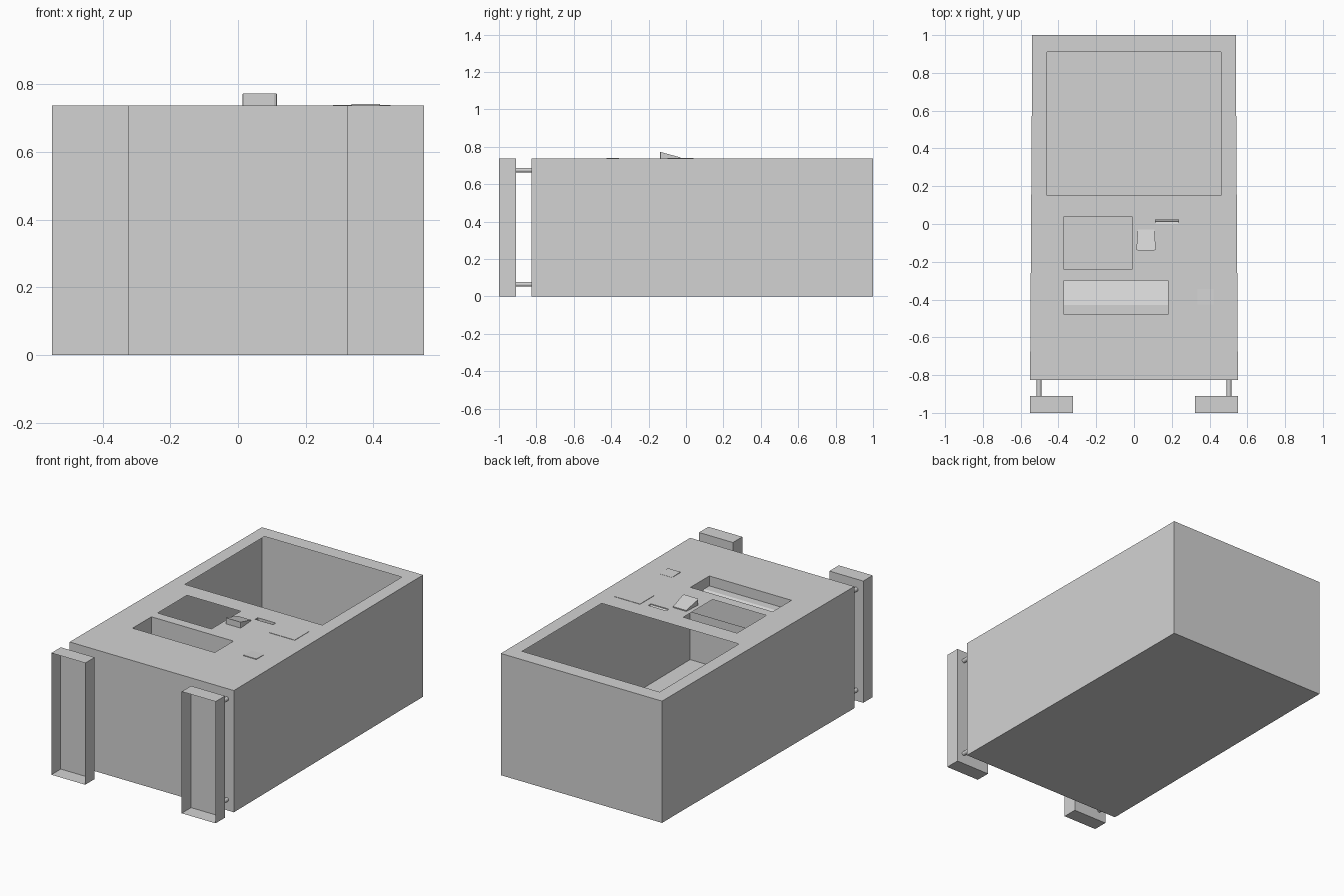
import bpy, bmesh
from math import pi
from mathutils import Vector, Matrix

cube = bpy.data.objects.get("Cube")
if cube:
    bpy.data.objects.remove(cube, do_unlink=True)

COLOUR = (0.65, 0.65, 0.65, 1)
grey = bpy.data.materials.new("light_grey")
grey.diffuse_color = COLOUR
grey.use_nodes = True
grey.node_tree.nodes["Principled BSDF"].inputs["Base Color"].default_value = COLOUR

H, FRONT, BACK = 0.737, -0.825, 1.0
UP, DOWN = (0, 0, 1), (0, 0, -1)
LEFT, RIGHT = (1, 0, 0), (-1, 0, 0)
FWD, REAR = (0, -1, 0), (0, 1, 0)


def finish(name, bm):
    bmesh.ops.remove_doubles(bm, verts=bm.verts, dist=0.0005)
    mesh = bpy.data.meshes.new(name)
    bm.to_mesh(mesh)
    bm.free()
    mesh.materials.append(grey)
    obj = bpy.data.objects.new(name, mesh)
    bpy.context.collection.objects.link(obj)
    return obj


def face(bm, points, facing):
    """Add a polygon whose normal points roughly along facing."""
    f = bm.faces.new([bm.verts.new(p) for p in points])
    f.normal_update()
    if f.normal.dot(Vector(facing)) < 0:
        f.normal_flip()


def extrude_profile(bm, profile, x0, x1):
    """Solid from a (y, z) profile swept along x."""
    ends = [[bm.verts.new((x, y, z)) for y, z in profile] for x in (x0, x1)]
    for end in ends:
        bm.faces.new(end)
    n = len(profile)
    for i in range(n):
        j = (i + 1) % n
        bm.faces.new((ends[0][i], ends[0][j], ends[1][j], ends[1][i]))
    bmesh.ops.recalc_face_normals(bm, faces=bm.faces)


# Sheet body: the top has openings given as x0, x1, y0, y1
screen_well = (-0.46, 0.46, 0.15, 0.91)
window = (-0.37, -0.01, -0.24, 0.04)
tray = (-0.37, 0.18, -0.48, -0.30)
card_slot = (0.115, 0.235, 0.0, 0.025)
openings = (screen_well, window, tray, card_slot)


def half_width(y):
    return 0.55 - 0.01 * min(1, max(0, (y + 0.79) / 1.57))


xs = sorted({v for o in openings for v in o[:2]})
ys = sorted({v for o in openings for v in o[2:]} | {FRONT, -0.79, 0.78, BACK})
bm = bmesh.new()
for y0, y1 in zip(ys, ys[1:]):
    w0, w1 = half_width(y0), half_width(y1)
    row0, row1 = [-w0] + xs + [w0], [-w1] + xs + [w1]
    for i in range(len(row0) - 1):
        cx, cy = (row0[i] + row0[i + 1]) / 2, (y0 + y1) / 2
        if any(a < cx < b and c < cy < d for a, b, c, d in openings):
            continue
        face(bm, [(row0[i], y0, H), (row0[i + 1], y0, H),
                  (row1[i + 1], y1, H), (row1[i], y1, H)], UP)
    face(bm, [(-w0, y0, 0), (w0, y0, 0), (w1, y1, 0), (-w1, y1, 0)], DOWN)
    for s, facing in ((1, LEFT), (-1, RIGHT)):
        face(bm, [(s * w0, y0, 0), (s * w1, y1, 0), (s * w1, y1, H), (s * w0, y0, H)], facing)
for y, facing in ((FRONT, FWD), (BACK, REAR)):
    w = half_width(y)
    face(bm, [(-w, y, 0), (w, y, 0)] + [(x, y, H) for x in [w] + xs[::-1] + [-w]], facing)
finish("body", bm)


# Recesses: a floor profile of (y, z) with side walls
def recess(name, opening, floor):
    x0, x1, y0, y1 = opening
    path = [(y0, H)] + floor + [(y1, H)]
    pocket = bmesh.new()
    for (ya, za), (yb, zb) in zip(path, path[1:]):
        face(pocket, [(x0, ya, za), (x1, ya, za), (x1, yb, zb), (x0, yb, zb)],
             (0, za - zb, yb - ya))
    for x, facing in ((x0, LEFT), (x1, RIGHT)):
        face(pocket, [(x, y, z) for y, z in path], facing)
    finish(name, pocket)


recess("tray_recess", tray, [(-0.48, H - 0.06), (-0.43, H - 0.06), (-0.30, H - 0.15)])
recess("card_slot_recess", card_slot, [(0.0, H - 0.005), (0.012, H - 0.012), (0.016, H - 0.03),
                                       (0.025, H - 0.03)])

# Wedge button with clipped front corners
bm = bmesh.new()
extrude_profile(bm, [(-0.14, H), (-0.14, 0.773), (-0.03, H + 0.006), (-0.03, H)], 0.012, 0.116)
for v in bm.verts:
    if v.co.y > -0.1:
        v.co.x += 0.008 if v.co.x < 0.06 else -0.008
corners = [e for e in bm.edges
           if all(v.co.y < -0.1 for v in e.verts)
           and abs(e.verts[0].co.z - e.verts[1].co.z) > 0.02]
bmesh.ops.bevel(bm, geom=corners, offset=0.009, segments=2, affect='EDGES', profile=0.5)
finish("wedge_button", bm)


# Thin plates on the top
def plate(name, x0, x1, y0, y1, rise_front, rise_back):
    slab = bmesh.new()
    extrude_profile(slab, [(y0, H), (y0, H + rise_front), (y1, H + rise_back), (y1, H)], x0, x1)
    finish(name, slab)


plate("keypad_plate", 0.28, 0.45, -0.10, 0.04, 0.002, 0.002)
plate("reader_plate", 0.335, 0.42, -0.425, -0.345, 0.004, 0.001)

# Open-fronted sheet feet and the pins that hold them
for side, s in (("left", 1), ("right", -1)):
    xa, xb, yf, yb = s * 0.323, s * 0.55, -1.0, -0.91
    bm = bmesh.new()
    face(bm, [(xa, yb, 0), (xb, yb, 0), (xb, yb, H), (xa, yb, H)], REAR)
    for z, facing in ((0, DOWN), (H, UP)):
        face(bm, [(xa, yf, z), (xb, yf, z), (xb, yb, z), (xa, yb, z)], facing)
    for x, facing in ((xa, (-s, 0, 0)), (xb, (s, 0, 0))):
        face(bm, [(x, yf, 0), (x, yb, 0), (x, yb, H), (x, yf, H)], facing)
    finish(side + "_foot", bm)

    bm = bmesh.new()
    for z in (0.065, 0.675):
        place = Matrix.Translation((s * 0.503, (yb + FRONT) / 2, z)) @ Matrix.Rotation(pi / 2, 4, 'X')
        bmesh.ops.create_cone(bm, cap_ends=True, segments=16, radius1=0.0125, radius2=0.0125,
                              depth=FRONT - yb, matrix=place)
    pins = finish(side + "_foot_pins", bm)
    bpy.ops.object.select_all(action='DESELECT')
    pins.select_set(True)
    bpy.context.view_layer.objects.active = pins
    bpy.ops.object.shade_smooth_by_angle()
